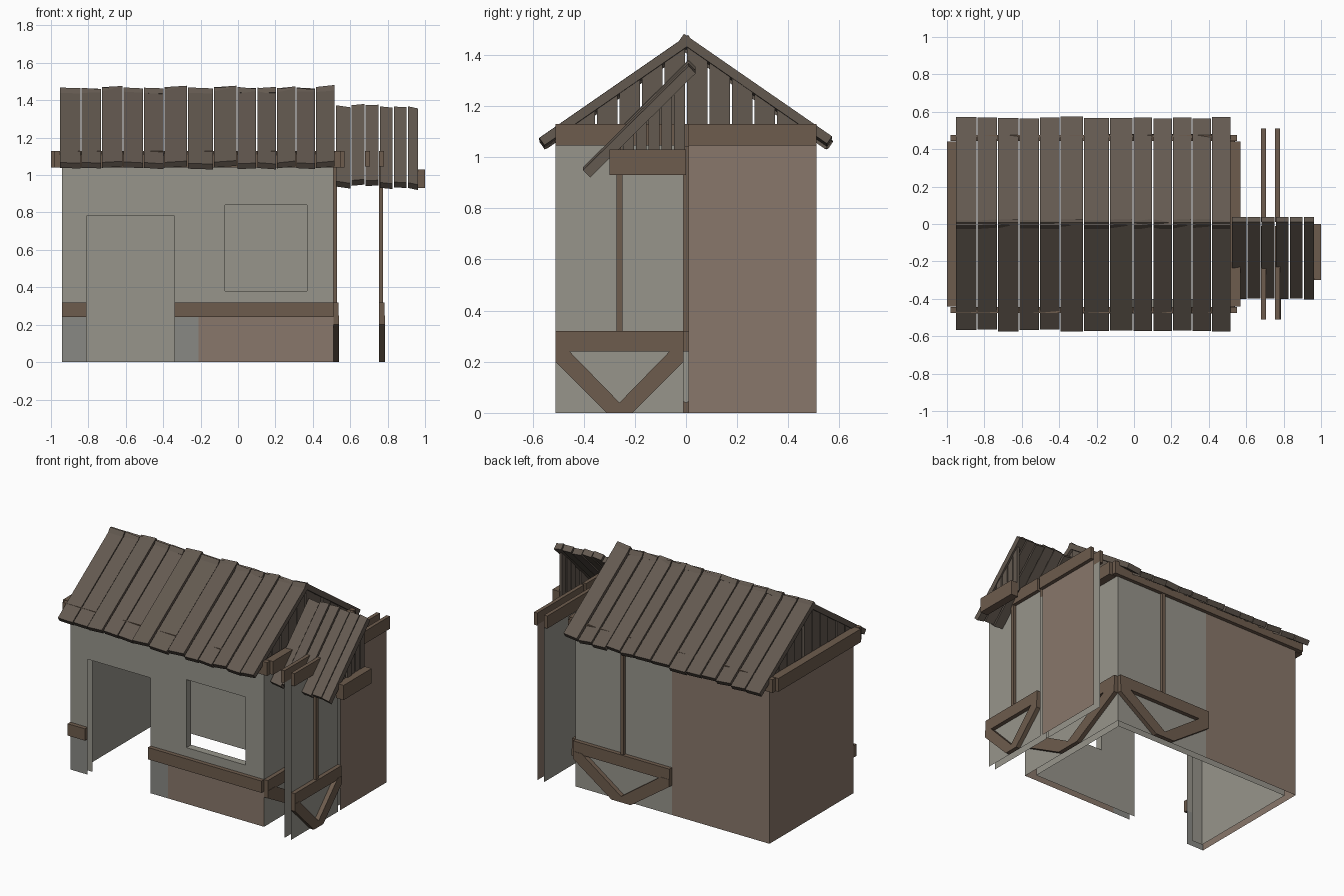
import bpy, bmesh, math, random

if "Cube" in bpy.data.objects:
    bpy.data.objects.remove(bpy.data.objects["Cube"])
random.seed(4)


def material(name, rgb):
    m = bpy.data.materials.new(name)
    m.diffuse_color = (*rgb, 1)
    m.use_nodes = True
    m.node_tree.nodes["Principled BSDF"].inputs["Base Color"].default_value = m.diffuse_color
    return m


PLASTER = material("plaster", (0.31, 0.30, 0.26))
STONE = material("stone", (0.25, 0.25, 0.23))
BOARD = material("board_wall", (0.25, 0.185, 0.145))
WOOD = material("beam_wood", (0.155, 0.107, 0.075))
ROOF = material("roof_wood", (0.125, 0.10, 0.08))


# Wall frames: u runs along the wall, d points outward, z is up
def front(u, d, z): return (u, -0.45 - d, z)
def back(u, d, z): return (u, 0.45 + d, z)
def left(u, d, z): return (-0.94 - d, u, z)
def right(u, d, z): return (0.51 + d, u, z)
def panel(u, d, z): return (0.755 + d, u, z)
def across(u, d, z): return (d, u, z)


def build(name, parts, mat):
    """parts: (profile in u/z, frame, d0, d1, caps, tilt) -> one mesh of prisms."""
    bm = bmesh.new()
    for pts, f, d0, d1, caps, tilt in parts:
        a = [bm.verts.new(f(u, d0, z)) for u, z in pts]
        b = [bm.verts.new(f(u, d1, z + tilt)) for u, z in pts]
        n = len(pts)
        for i in range(n):
            bm.faces.new((a[i], a[(i + 1) % n], b[(i + 1) % n], b[i]))
        if caps:
            bm.faces.new(a)
            bm.faces.new(b)
    bmesh.ops.recalc_face_normals(bm, faces=bm.faces[:])
    finish(name, bm, mat)


def finish(name, bm, mat):
    me = bpy.data.meshes.new(name)
    bm.to_mesh(me)
    bm.free()
    me.materials.append(mat)
    bpy.context.collection.objects.link(bpy.data.objects.new(name, me))


def rect(u0, u1, z0, z1):
    return [(u0, z0), (u1, z0), (u1, z1), (u0, z1)]


def bar(f, u0, u1, z0, z1, d0, d1):
    return (rect(u0, u1, z0, z1), f, d0, d1, True, 0)


def sheet(name, f, rects, d, mat):
    bm = bmesh.new()
    for r in rects:
        bm.faces.new([bm.verts.new(f(u, d, z)) for u, z in rect(*r)])
    bmesh.ops.remove_doubles(bm, verts=bm.verts[:], dist=1e-5)
    bmesh.ops.recalc_face_normals(bm, faces=bm.faces[:])
    finish(name, bm, mat)


def timber(name, f, u0, u1):
    """Rail, upright post and V brace of one framed bay."""
    m, w = (u0 + u1) / 2, (u1 - u0) / 2
    half = [(0, .25), (0, .2), (.8 * w, 0), (w, 0), (w, .04), (.18 * w, .25)]
    parts = [bar(f, u0, u1, .24, .32, 0, .028),
             bar(f, m - .012, m + .012, .3, 1.05, 0, .02)]
    for s in (-1, 1):
        parts.append(([(m + s * (u - w), z) for u, z in half], f, 0, .03, True, 0))
    build(name, parts, WOOD)


H, T = 1.06, -0.05

# Front wall with door and window openings, outer and inner skins
def front_rects(x0, x1, zb):
    return [(x0, -.81, zb, .78), (x0, -.81, .78, H), (-.81, -.34, .78, H),
            (-.34, -.07, zb, H), (-.07, .37, zb, .38),
            (-.07, .37, .84, H), (.37, x1, zb, H)]

sheet("front_wall", front, front_rects(-.94, .51, .24), 0, PLASTER)
sheet("front_wall_inside", front, front_rects(-.89, .46, 0), T, PLASTER)
sheet("front_wall_base", front, [(-.94, -.81, 0, .24), (-.34, -.21, 0, .24)], 0, STONE)
sheet("front_wall_boards", front, [(-.21, .51, 0, .24)], 0, BOARD)
build("window_reveal", [(rect(-.07, .37, .38, .84), front, T, 0, False, 0)], PLASTER)
build("front_rails", [bar(front, -.94, -.81, .24, .32, 0, .028),
                      bar(front, -.34, .51, .24, .32, 0, .028)], WOOD)

# Back, left and right walls
sheet("back_wall", back, [(-.21, .51, 0, H)], 0, PLASTER)
sheet("back_wall_boards", back, [(-.94, -.21, 0, H)], 0, BOARD)
sheet("back_wall_inside", back, [(-.89, .46, 0, H)], T, PLASTER)
sheet("left_wall", left, [(-.45, .45, 0, H)], 0, BOARD)
sheet("left_wall_inside", left, [(-.4, .4, 0, H)], T, PLASTER)
sheet("right_wall", right, [(-.45, .45, 0, H)], 0, PLASTER)
sheet("right_wall_inside", right, [(-.4, .4, 0, H)], T, PLASTER)
timber("back_timber", back, -.21, .51)
timber("right_timber", right, -.45, .45)

# Free-standing outer panel beside the house
sheet("panel_plaster", panel, [(-.51, -.01, 0, 1.05)], 0, PLASTER)
sheet("panel_boards", panel, [(.01, .51, 0, 1.05)], 0, BOARD)
sheet("panel_inside", panel, [(-.51, -.01, 0, 1.05), (.01, .51, 0, 1.05)], T, PLASTER)
timber("panel_timber", panel, -.51, -.01)
build("panel_top_beams", [bar(panel, u, u + .5, 1.045, 1.13, d, d + .025)
                          for u in (-.51, .01) for d in (0, -.075)], WOOD)

# Beams carrying the roofs
build("eave_beams", [bar(f, -.98, .55, 1.04, 1.13, -.005, .025)
                     for f in (front, back)], WOOD)
build("gable_beams", [bar(across, -.44, .44, 1.04, 1.13, -1, -.945),
                      bar(across, -.44, .44, 1.04, 1.13, .515, .57)], WOOD)
build("side_roof_beam", [bar(across, -.3, 0, .93, 1.03, .945, 1.0)], WOOD)


# Roof planks laid side by side from ridge to eave
def planks(name, edges, ridge, eave, t):
    dy, dz = eave[0] - ridge[0], eave[1] - ridge[1]
    n = math.hypot(dy, dz)
    s = 1 if dy > 0 else -1
    ny, nz = dz / n * t * s, -abs(dy) / n * t
    parts = []
    for x0, x1 in zip(edges, edges[1:]):
        k = 1 + random.uniform(-.012, .008)
        up, tilt = random.uniform(-.005, .004), random.uniform(-.012, .012)
        r = (ridge[0], ridge[1] + up)
        e = (ridge[0] + dy * k, ridge[1] + dz * k + up)
        prof = [r, e, (e[0] + ny, e[1] + nz), (r[0] + ny, r[1] + nz)]
        parts.append((prof, across, x0 + .003, x1 - .003, True, tilt))
    build(name, parts, ROOF)


MAIN = [-.955, -.84, -.73, -.615, -.505, -.395, -.27, -.13, -.005, .1, .205, .31, .415, .52]
SIDE = [.52, .605, .68, .755, .83, .905, .965]
planks("front_roof", MAIN, (.008, 1.468), (-.57, 1.068), .035)
planks("back_roof", MAIN, (-.008, 1.468), (.57, 1.068), .035)
planks("side_roof", SIDE, (.01, 1.37), (-.4, .965), .04)


# Gable boards cut to the roof slope
def gable(name, x, y0, y1, n, base, height):
    parts = []
    for i in range(n):
        a = y0 + (y1 - y0) * i / n + .004
        b = y0 + (y1 - y0) * (i + 1) / n - .004
        d = x + random.uniform(-.006, .006)
        pts = [(a, base), (b, base), (b, max(base + .005, height(b))),
               (a, max(base + .005, height(a)))]
        parts.append((pts, across, d - .01, d + .01, True, 0))
    build(name, parts, ROOF)


def main_slope(y): return 1.435 - .692 * abs(y)
gable("left_gable", -.93, -.44, .44, 10, 1.08, main_slope)
gable("right_gable", .495, -.44, .44, 10, 1.08, main_slope)
gable("side_gable", .94, -.3, 0, 6, .98, lambda y: 1.33 + y)
